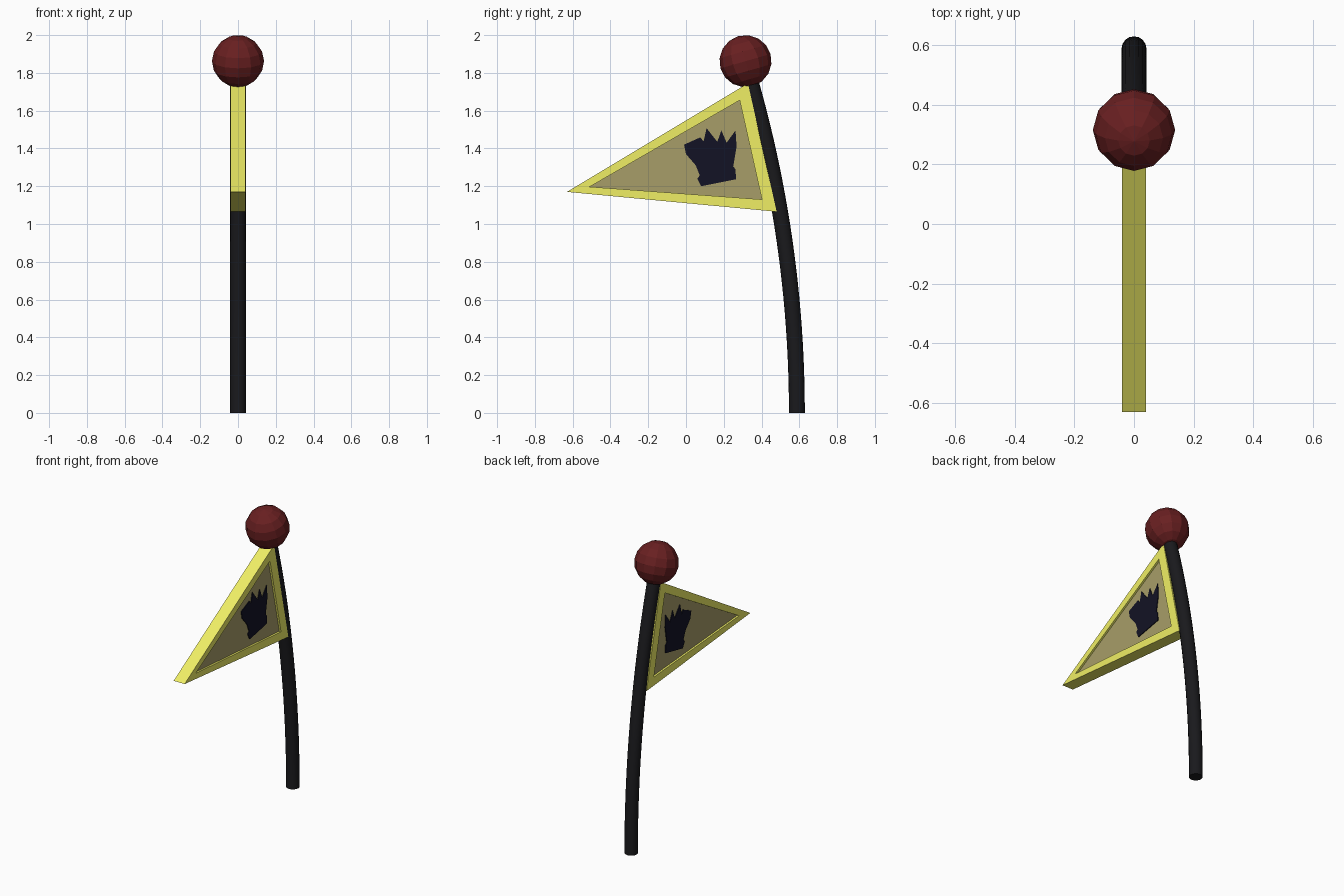
import bpy, bmesh, math
from mathutils import Matrix

if "Cube" in bpy.data.objects:
    bpy.data.objects.remove(bpy.data.objects["Cube"])


def finish(bm, name, color):
    bmesh.ops.recalc_face_normals(bm, faces=bm.faces)
    mesh = bpy.data.meshes.new(name)
    bm.to_mesh(mesh)
    bm.free()
    ob = bpy.data.objects.new(name, mesh)
    bpy.context.collection.objects.link(ob)
    mat = bpy.data.materials.new(name + "_paint")
    mat.diffuse_color = (*color, 1)
    mat.use_nodes = True
    mat.node_tree.nodes["Principled BSDF"].inputs["Base Color"].default_value = mat.diffuse_color
    mesh.materials.append(mat)
    return ob


def prism(name, profile, half, color):
    """Extrude a (y, z) outline symmetrically along x."""
    bm = bmesh.new()
    face = bm.faces.new([bm.verts.new((-half, y, z)) for y, z in profile])
    ext = bmesh.ops.extrude_face_region(bm, geom=[face], use_keep_orig=True)
    moved = [v for v in ext["geom"] if isinstance(v, bmesh.types.BMVert)]
    bmesh.ops.translate(bm, verts=moved, vec=(2 * half, 0, 0))
    return finish(bm, name, color)


# Bent pole: a circular arc leaning towards the flag
BASE_Y, BEND, RADIUS, SIDES, STEPS = 0.587, 6.4, 0.042, 16, 24
bm = bmesh.new()
rings = []
for i in range(STEPS + 1):
    a = i / STEPS * math.asin(1.80 / BEND)
    ring = []
    for k in range(SIDES):
        t = 2 * math.pi * k / SIDES
        r = BEND + RADIUS * math.cos(t)
        ring.append(bm.verts.new((RADIUS * math.sin(t),
                                  BASE_Y - BEND + r * math.cos(a),
                                  r * math.sin(a))))
    rings.append(ring)
for lo, hi in zip(rings, rings[1:]):
    for k in range(SIDES):
        n = (k + 1) % SIDES
        bm.faces.new((lo[k], lo[n], hi[n], hi[k]))
bm.faces.new(rings[0])
bm.faces.new(rings[-1])
pole = finish(bm, "pole", (0.010, 0.010, 0.012))
bpy.context.view_layer.objects.active = pole
pole.select_set(True)
bpy.ops.object.shade_smooth_by_angle(angle=math.radians(30))

# Faceted ball at the tip, tilted with the pole
bm = bmesh.new()
bmesh.ops.create_uvsphere(
    bm, u_segments=12, v_segments=8, radius=0.138,
    matrix=Matrix.Translation((0, 0.315, 1.862)) @ Matrix.Rotation(math.radians(16), 4, "X"))
finish(bm, "ball_finial", (0.14, 0.014, 0.015))

# Pennant border: triangular ring with an open centre
outer = [(-0.63, 1.17), (0.48, 1.065), (0.328, 1.745)]
inner = [(-0.51, 1.197), (0.402, 1.13), (0.284, 1.655)]
bm = bmesh.new()
loops = [[bm.verts.new((x, y, z)) for y, z in tri]
         for tri, x in ((outer, -0.041), (outer, 0.041), (inner, 0.041), (inner, -0.041))]
for a, b in zip(loops, loops[1:] + loops[:1]):
    for k in range(3):
        n = (k + 1) % 3
        bm.faces.new((a[k], a[n], b[n], b[k]))
finish(bm, "pennant_border", (0.87, 0.86, 0.13))

# Recessed cloth panel
prism("pennant_panel", inner, 0.028, (0.39, 0.34, 0.14))

# Crown-shaped emblem showing on both sides
crown = [(0.08, 1.20), (0.265, 1.237), (0.262, 1.29), (0.25, 1.305), (0.268, 1.41),
         (0.262, 1.495), (0.215, 1.43), (0.187, 1.496), (0.166, 1.435), (0.109, 1.507),
         (0.093, 1.437), (0.076, 1.459), (-0.01, 1.42), (0.0, 1.37), (0.052, 1.31),
         (0.073, 1.257), (0.06, 1.24)]
prism("crown_emblem", crown, 0.033, (0.006, 0.006, 0.018))
